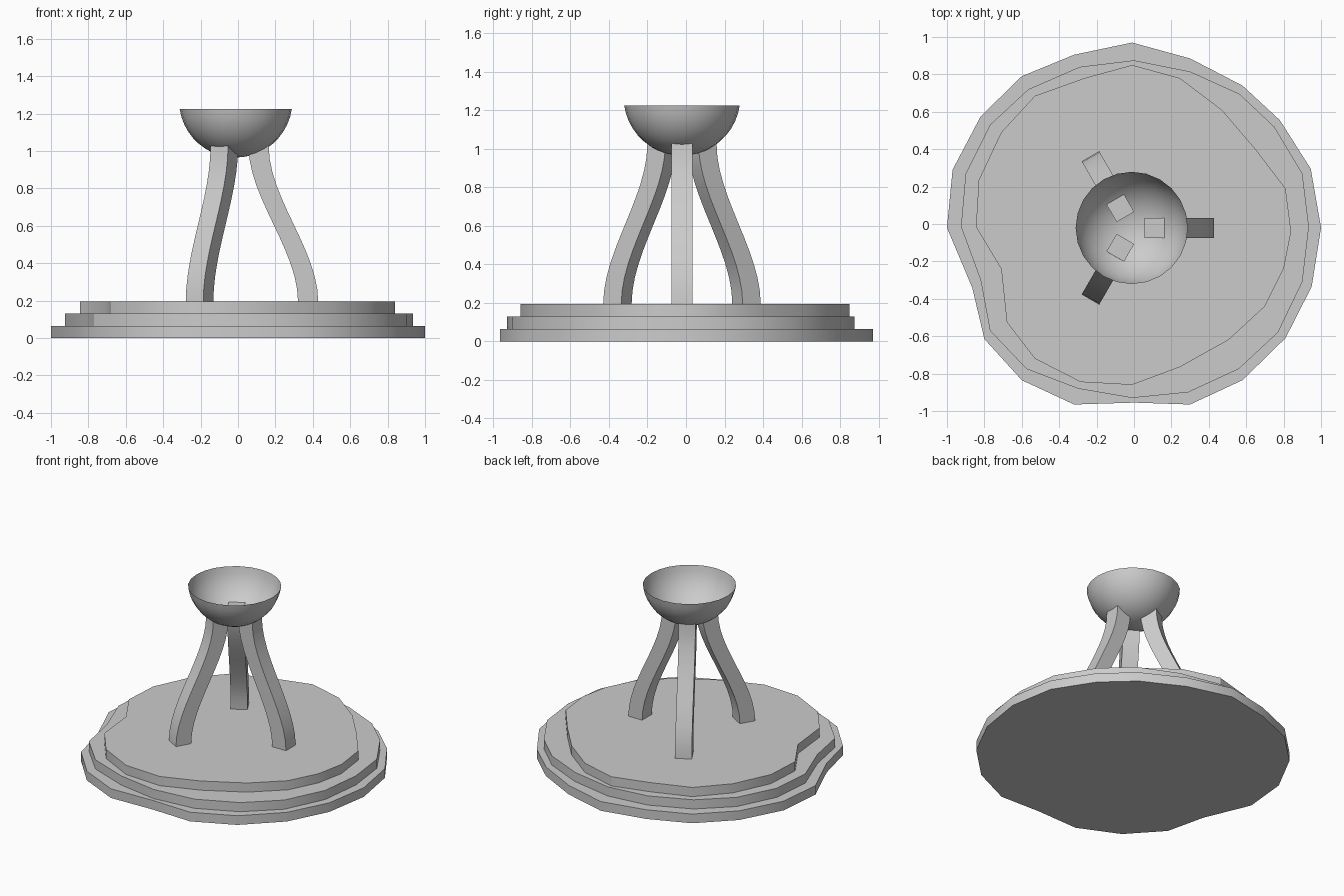
import bpy, bmesh, math
from mathutils import Vector

if "Cube" in bpy.data.objects:
    bpy.data.objects.remove(bpy.data.objects["Cube"])

CX, CY = -0.012, -0.021   # shared axis of bowl and legs


def finish(name, bm, angle=30):
    bmesh.ops.recalc_face_normals(bm, faces=bm.faces[:])
    me = bpy.data.meshes.new(name)
    bm.to_mesh(me)
    bm.free()
    ob = bpy.data.objects.new(name, me)
    bpy.context.collection.objects.link(ob)
    bpy.ops.object.select_all(action='DESELECT')
    ob.select_set(True)
    bpy.context.view_layer.objects.active = ob
    bpy.ops.object.shade_smooth_by_angle(angle=math.radians(angle))
    return ob


def loft(name, rings):
    """Skin a stack of closed rings and cap both ends."""
    bm = bmesh.new()
    loops = [[bm.verts.new(p) for p in ring] for ring in rings]
    n = len(loops[0])
    for a, b in zip(loops, loops[1:]):
        for i in range(n):
            j = (i + 1) % n
            bm.faces.new((a[i], a[j], b[j], b[i]))
    bm.faces.new(loops[0][::-1])
    bm.faces.new(loops[-1])
    return finish(name, bm)


# Rough-hewn stepped base: 20-sided irregular outlines
lower = [(-.01, .97), (-.32, .905), (-.60, .79), (-.82, .575), (-.97, .29),
         (-1, -.02), (-.865, -.34), (-.80, -.615), (-.60, -.835), (-.32, -.965),
         (0, -.955), (.30, -.965), (.58, -.835), (.81, -.61), (.95, -.335),
         (1, -.02), (.945, .295), (.78, .555), (.58, .74), (.30, .885)]
middle = [(0, .875), (-.29, .84), (-.565, .72), (-.77, .53), (-.90, .27),
          (-.925, -.015), (-.82, -.30), (-.77, -.57), (-.575, -.775), (-.30, -.88),
          (-.01, -.93), (.29, -.90), (.56, -.775), (.77, -.58), (.90, -.31),
          (.935, -.015), (.90, .27), (.75, .52), (.565, .695), (.30, .815)]
upper = [(-.01, .85), (-.265, .78), (-.53, .685), (-.71, .49), (-.83, .235),
         (-.845, -.015), (-.71, -.24), (-.68, -.525), (-.53, -.72), (-.285, -.845),
         (-.01, -.86), (.245, -.765), (.505, -.62), (.70, -.44), (.80, -.24),
         (.84, -.04), (.81, .19), (.65, .40), (.47, .61), (.245, .78)]
STEP = 0.065
for k, (name, outline) in enumerate((("base_lower_step", lower),
                                     ("base_middle_step", middle),
                                     ("base_upper_step", upper))):
    loft(name, [[(x, y, z) for x, y in outline] for z in (k * STEP, (k + 1) * STEP)])

# Three S-curved square legs
HALF, Z0, Z1, SEGS = 0.054, 0.193, 1.027, 12
for k in range(3):
    a = math.radians(120 * k)
    out = Vector((math.cos(a), math.sin(a), 0)) * HALF
    side = Vector((-math.sin(a), math.cos(a), 0)) * HALF
    rings = []
    for i in range(SEGS + 1):
        t = i / SEGS
        r = 0.387 - 0.265 * (3 * t * t - 2 * t ** 3)
        c = Vector((CX, CY, Z0 + (Z1 - Z0) * t)) + out * (r / HALF)
        rings.append([c + out * u + side * v for u, v in ((-1, -1), (1, -1), (1, 1), (-1, 1))])
    loft(f"leg_{k + 1}", rings)

# Open thin bowl: lower part of a sphere
bm = bmesh.new()
R, BOTTOM, RIM = 0.303, 0.965, 1.225
CZ = BOTTOM + R
N, M = 24, 10
end = math.acos((CZ - RIM) / R)
pole = bm.verts.new((CX, CY, BOTTOM))
prev = None
for m in range(1, M + 1):
    p = end * m / M
    ring = [bm.verts.new((CX + R * math.sin(p) * math.cos(2 * math.pi * i / N),
                          CY + R * math.sin(p) * math.sin(2 * math.pi * i / N),
                          CZ - R * math.cos(p))) for i in range(N)]
    for i in range(N):
        j = (i + 1) % N
        if prev:
            bm.faces.new((prev[i], prev[j], ring[j], ring[i]))
        else:
            bm.faces.new((pole, ring[j], ring[i]))
    prev = ring
finish("bowl", bm)
